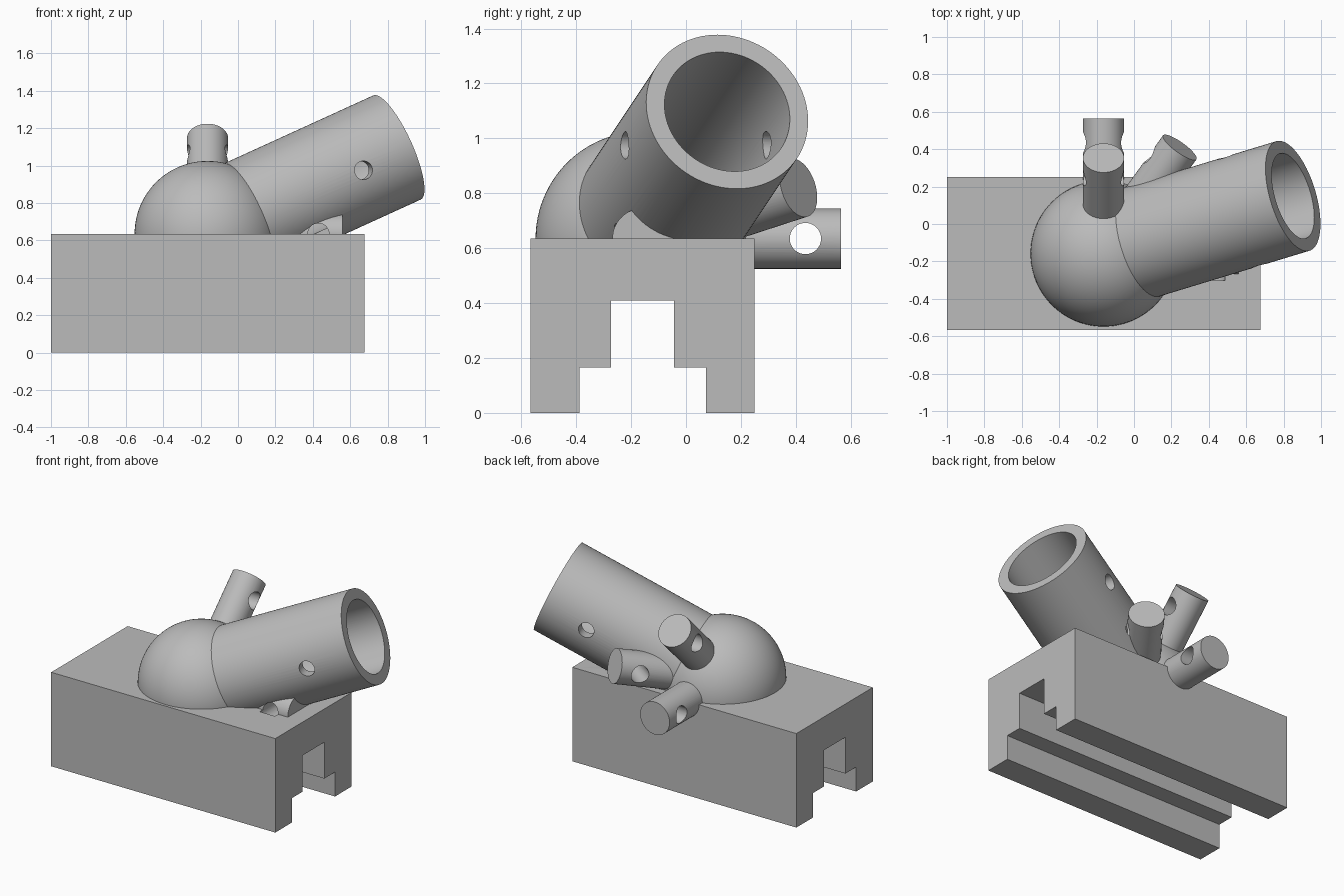
import bpy
import bmesh
from mathutils import Vector, Matrix

if "Cube" in bpy.data.objects:
    bpy.data.objects.remove(bpy.data.objects["Cube"], do_unlink=True)

# Single plain grey finish
grey = bpy.data.materials.new("plain_grey")
grey.use_nodes = True
colour = (0.5, 0.5, 0.5, 1)
grey.diffuse_color = colour
grey.node_tree.nodes["Principled BSDF"].inputs["Base Color"].default_value = colour

HUB = Vector((-0.163, -0.158, 0.635))
UP = Vector((0, 0, 1))
TUBE_DIR = Vector((1.013, 0.308, 0.462)).normalized()
TUBE_LENGTH = 1.155
PEG_LENGTH, PEG_HOLE = 0.723, 0.593


def make_object(name, bm):
    bmesh.ops.recalc_face_normals(bm, faces=bm.faces)
    mesh = bpy.data.meshes.new(name)
    bm.to_mesh(mesh)
    bm.free()
    mesh.materials.append(grey)
    obj = bpy.data.objects.new(name, mesh)
    bpy.context.scene.collection.objects.link(obj)
    return obj


def rod(name, start, end, radius, sides=64):
    """Solid cylinder between two points."""
    axis = end - start
    turn = axis.to_track_quat('Z', 'Y').to_matrix().to_4x4()
    bm = bmesh.new()
    bmesh.ops.create_cone(bm, cap_ends=True, segments=sides, radius1=radius,
                          radius2=radius, depth=axis.length,
                          matrix=Matrix.Translation((start + end) / 2) @ turn)
    return make_object(name, bm)


def cross_hole(name, direction, distance, radius, reach):
    """Cutter passing level through a rod that leaves the hub."""
    side = UP.cross(direction).normalized()
    middle = HUB + direction * distance
    return rod(name, middle - side * reach, middle + side * reach, radius, 48)


# Base block: half of the slotted profile, mirrored and extruded along x
half = [(0.408, 0), (0.408, 0.635)]
slot = [(0.115, 0.41), (0.115, 0.165), (0.23, 0.165), (0.23, 0)]
outline = half + [(-y, z) for y, z in reversed(half)]
outline += [(-y, z) for y, z in reversed(slot)] + slot
bm = bmesh.new()
face = bm.faces.new([bm.verts.new((-1, HUB.y + y, z)) for y, z in outline])
grown = bmesh.ops.extrude_face_region(bm, geom=[face])["geom"]
bmesh.ops.translate(bm, vec=(1.675, 0, 0),
                    verts=[v for v in grown if isinstance(v, bmesh.types.BMVert)])
parts = [make_object("base_block", bm)]

# Dome: upper half of a ball, sunk slightly into the block
bm = bmesh.new()
bmesh.ops.create_uvsphere(bm, u_segments=96, v_segments=48, radius=0.39,
                          matrix=Matrix.Translation(HUB))
cut = bmesh.ops.bisect_plane(bm, geom=bm.verts[:] + bm.edges[:] + bm.faces[:],
                             plane_co=(0, 0, 0.61), plane_no=UP, clear_inner=True)
rim = [e for e in cut["geom_cut"] if isinstance(e, bmesh.types.BMEdge)]
bmesh.ops.holes_fill(bm, edges=rim)
parts.append(make_object("hub_dome", bm))

# Large socket tube with its bore and cross hole
parts.append(rod("socket_tube", HUB + TUBE_DIR * 0.22,
                 HUB + TUBE_DIR * TUBE_LENGTH, 0.306, 96))
cutters = [rod("bore_cutter", HUB + TUBE_DIR * 0.28,
               HUB + TUBE_DIR * (TUBE_LENGTH + 0.1), 0.237, 96),
           cross_hole("tube_hole_cutter", TUBE_DIR, 0.85, 0.05, 0.45)]

# Four pegs with cross holes
pegs = {
    "back_peg": (0, 1, 0),
    "raised_peg": (0, 1, 1),
    "slanted_peg": (0.564, 0.786, 0.256),
    "side_peg": (1, 0, 0),
}
for name, vector in pegs.items():
    direction = Vector(vector).normalized()
    parts.append(rod(name, HUB + direction * 0.1, HUB + direction * PEG_LENGTH, 0.11))
    cutters.append(cross_hole(name + "_hole_cutter", direction, PEG_HOLE, 0.057, 0.143))

# Cut every opening, then smooth the round surfaces
for part in parts:
    bpy.ops.object.select_all(action='DESELECT')
    part.select_set(True)
    bpy.context.view_layer.objects.active = part
    for cutter in cutters:
        mod = part.modifiers.new("opening", 'BOOLEAN')
        mod.operation = 'DIFFERENCE'
        mod.solver = 'EXACT'
        mod.object = cutter
        bpy.ops.object.modifier_apply(modifier=mod.name)
    bpy.ops.object.shade_smooth_by_angle(angle=0.5)

for cutter in cutters:
    bpy.data.objects.remove(cutter, do_unlink=True)
